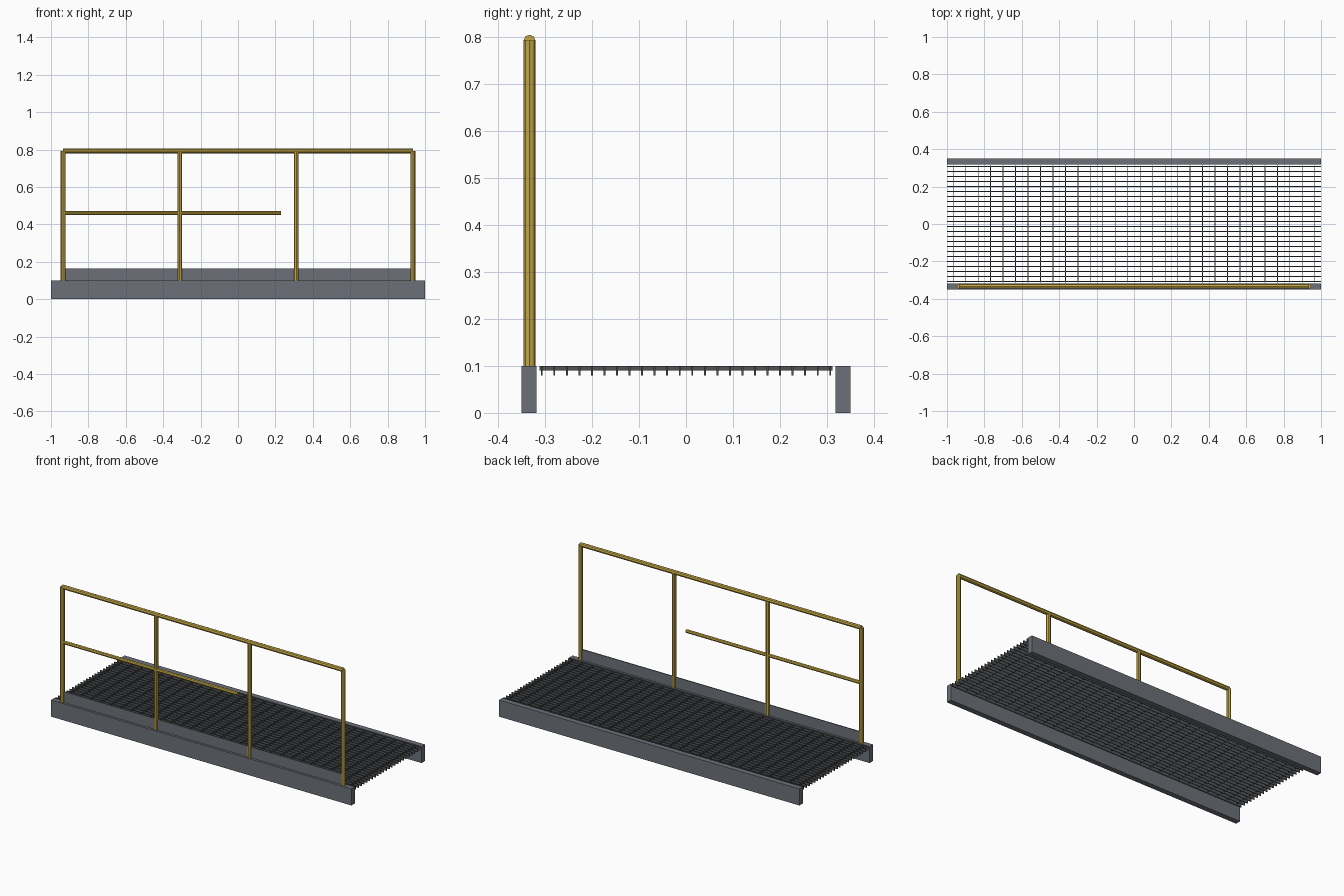
import bpy, bmesh, math
from mathutils import Matrix, Vector

if "Cube" in bpy.data.objects:
    bpy.data.objects.remove(bpy.data.objects["Cube"])


def material(name, rgb):
    m = bpy.data.materials.new(name)
    m.diffuse_color = (*rgb, 1)
    m.use_nodes = True
    m.node_tree.nodes["Principled BSDF"].inputs["Base Color"].default_value = m.diffuse_color
    return m


steel = material("grey_steel", (0.15, 0.165, 0.19))
dark = material("dark_steel", (0.08, 0.085, 0.09))
yellow = material("yellow_paint", (0.55, 0.39, 0.06))


def finish(name, bm, mat):
    me = bpy.data.meshes.new(name)
    bm.to_mesh(me)
    bm.free()
    me.materials.append(mat)
    ob = bpy.data.objects.new(name, me)
    bpy.context.collection.objects.link(ob)
    return ob


def add_box(bm, lo, hi):
    lo, hi = Vector(lo), Vector(hi)
    size = Matrix.Diagonal((*(hi - lo), 1))
    bmesh.ops.create_cube(bm, size=1, matrix=Matrix.Translation((lo + hi) / 2) @ size)


def box(name, lo, hi, mat):
    bm = bmesh.new()
    add_box(bm, lo, hi)
    return finish(name, bm, mat)


def tube(name, a, b, r, mat, sides=8):
    a, b = Vector(a), Vector(b)
    rot = (b - a).to_track_quat('Z', 'Y').to_matrix().to_4x4()
    bm = bmesh.new()
    bmesh.ops.create_cone(bm, cap_ends=True, segments=sides, radius1=r, radius2=r,
                          depth=(b - a).length,
                          matrix=Matrix.Translation((a + b) / 2) @ rot)
    return finish(name, bm, mat)


# Side beams
box("front_beam", (-1, -0.35, 0), (1, -0.318, 0.1), steel)
box("back_beam", (-1, 0.318, 0), (1, 0.35, 0.1), steel)

# Grating: deep bearing bars along x, shallow cross bars along y
T = 0.002
bm = bmesh.new()
for i in range(24):
    y = -0.307 + i * 0.614 / 23
    add_box(bm, (-1, y - T, 0.08), (1, y + T, 0.1))
finish("grating_bearing_bars", bm, dark)
bm = bmesh.new()
for i in range(30):
    x = (i - 14.5) / 15
    add_box(bm, (x - T, -0.312, 0.09), (x + T, 0.312, 0.1))
finish("grating_cross_bars", bm, dark)

# Toe board on the front beam, in line with the posts
Y, X, R = -0.333, 0.935, 0.0128
box("toe_board", (-X, Y - 0.003, 0.1), (X, Y + 0.003, 0.165), steel)

# Handrail: four posts, full top rail, partial middle rail
for i in range(4):
    x = -X + i * 2 * X / 3
    tube(f"post_{i + 1}", (x, Y, 0.1), (x, Y, 0.792), R, yellow)
tube("top_rail", (-X, Y, 0.792), (X, Y, 0.792), R, yellow)
tube("middle_rail", (-X, Y, 0.46), (0.23, Y, 0.46), 0.0105, yellow)
